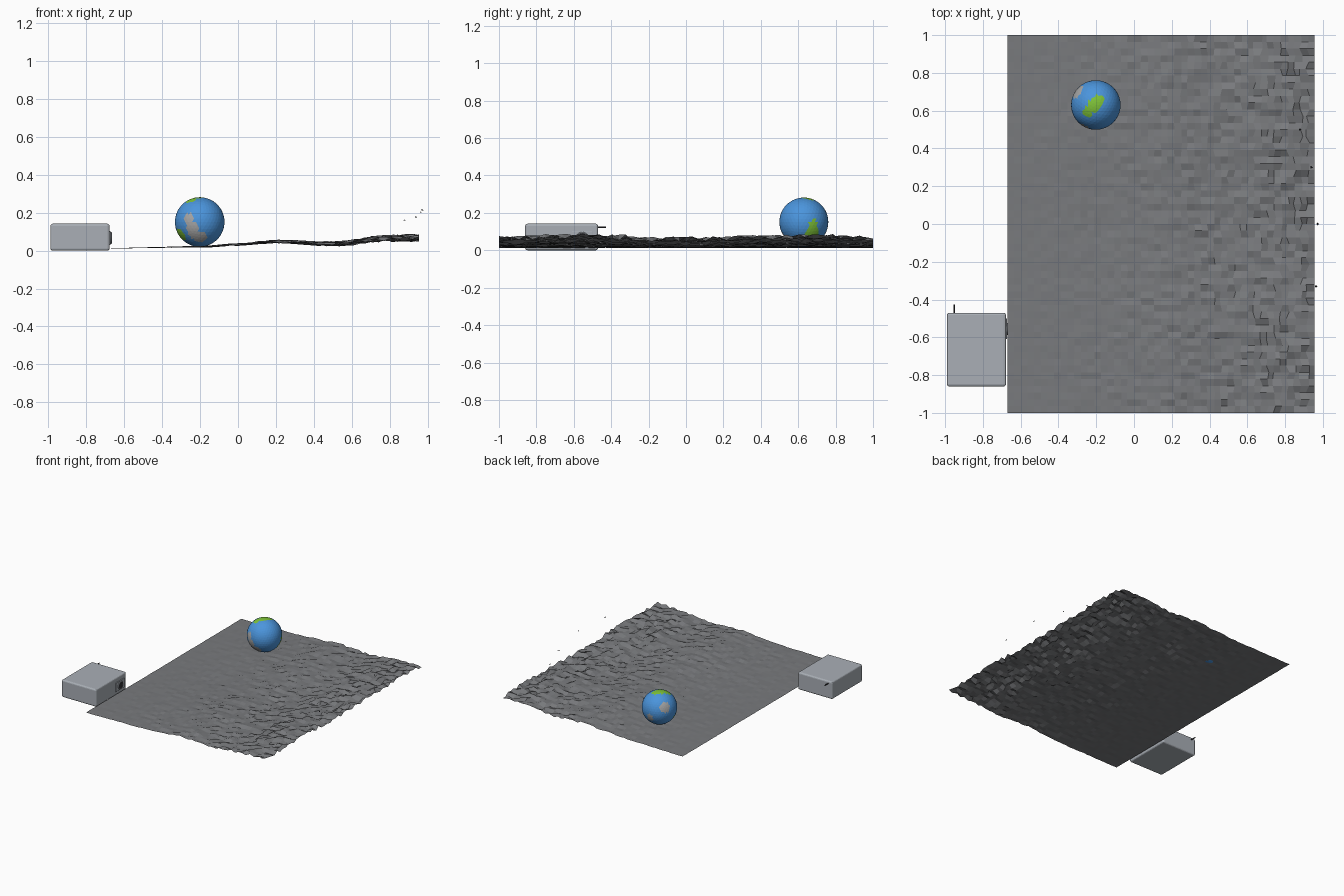
import bpy, bmesh, math, random
from mathutils import Vector

random.seed(7)
if "Cube" in bpy.data.objects:
    bpy.data.objects.remove(bpy.data.objects["Cube"], do_unlink=True)


def material(name, r, g, b):
    m = bpy.data.materials.new(name)
    m.use_nodes = True
    m.diffuse_color = (r, g, b, 1)
    m.node_tree.nodes["Principled BSDF"].inputs["Base Color"].default_value = (r, g, b, 1)
    return m


SHEET = material("slate grey", 0.19, 0.195, 0.205)
CASE = material("pale casing", 0.40, 0.43, 0.47)
BLUE = material("ocean blue", 0.07, 0.30, 0.72)
GREEN = material("land green", 0.21, 0.54, 0.04)
ROCK = material("land grey", 0.38, 0.38, 0.38)
DARK = material("dark trim", 0.03, 0.03, 0.035)


def finish(bm, name, *mats):
    mesh = bpy.data.meshes.new(name)
    bm.to_mesh(mesh)
    bm.free()
    ob = bpy.data.objects.new(name, mesh)
    bpy.context.collection.objects.link(ob)
    for m in mats:
        mesh.materials.append(m)
    return ob


def box(name, lo, hi, mat, bevel=0):
    bm = bmesh.new()
    bmesh.ops.create_cube(bm, size=1)
    lo, hi = Vector(lo), Vector(hi)
    for v in bm.verts:
        v.co = (lo + hi) / 2 + v.co * (hi - lo)
    if bevel:
        bmesh.ops.bevel(bm, geom=bm.edges[:], offset=bevel, segments=3,
                        profile=0.5, affect='EDGES')
    return finish(bm, name, mat)


def activate(ob, name, mat):
    ob.name = name
    ob.data.materials.append(mat)
    return ob


def cylinder(name, radius, depth, loc, rot, mat):
    bpy.ops.mesh.primitive_cylinder_add(vertices=24, radius=radius, depth=depth,
                                        location=loc, rotation=rot)
    bpy.ops.object.shade_smooth_by_angle()
    return activate(bpy.context.object, name, mat)


# Rippled ground sheet: gentle swells, rougher towards +x
X0, X1 = -0.67, 0.955
SWELL = [(-0.67, 0.013), (-0.2, 0.02), (0, 0.032), (0.2, 0.048),
         (0.5, 0.036), (0.8, 0.065), (0.96, 0.067)]


def swell(x):
    for (xa, za), (xb, zb) in zip(SWELL, SWELL[1:]):
        if x <= xb:
            t = (x - xa) / (xb - xa)
            return za + (zb - za) * t * t * (3 - 2 * t)
    return SWELL[-1][1]


bm = bmesh.new()
bmesh.ops.create_grid(bm, x_segments=46, y_segments=56, size=1)
for v in bm.verts:
    x = (X0 + X1) / 2 + v.co.x * (X1 - X0) / 2
    t = (x - X0) / (X1 - X0)
    rough = 0.001 + 0.015 * t ** 1.5
    z = swell(x) + 0.007 * t * math.cos(math.tau * (v.co.y - 0.6) / 1.2)
    z += random.uniform(-rough, rough)
    if abs(v.co.x) < 0.99:
        x += random.uniform(-rough, rough) * 0.7
    v.co = (x, v.co.y, z)
finish(bm, "ground_sheet", SHEET)

# Globe with land patches given as direction and angular reach
PATCHES = [
    (1, (-0.33, -0.25, 0.9), 0.22), (1, (-0.1, -0.03, 1), 0.27), (1, (0.12, 0.18, 0.97), 0.24),
    (1, (0.83, 0.36, -0.42), 0.30), (1, (0.92, 0.40, -0.1), 0.2),
    (1, (-0.78, -0.35, -0.5), 0.28),
    (2, (-0.46, -0.88, 0.14), 0.23), (2, (-0.3, -0.9, -0.25), 0.24),
    (2, (0.02, -0.8, -0.6), 0.27), (2, (-0.25, -0.8, -0.5), 0.22),
    (2, (-0.77, 0.54, 0.36), 0.32), (2, (0, 0.95, -0.28), 0.22),
]
bm = bmesh.new()
bmesh.ops.create_icosphere(bm, subdivisions=4, radius=0.131)
for f in bm.faces:
    c = f.calc_center_median()
    for index, d, reach in PATCHES:
        if c.angle(Vector(d)) < reach:
            f.material_index = index
globe = finish(bm, "globe", BLUE, GREEN, ROCK)
globe.location = (-0.202, 0.63, 0.151)

# Projector case with lens window on its +x side and a cable stub at the back
box("projector_case", (-0.99, -0.86, 0), (-0.678, -0.47, 0.142), CASE, 0.012)
box("lens_panel", (-0.682, -0.61, 0.03), (-0.672, -0.50, 0.103), CASE, 0.002)
cylinder("lens_glass", 0.028, 0.008, (-0.672, -0.555, 0.066), (0, math.pi / 2, 0), DARK)
bpy.ops.mesh.primitive_torus_add(major_radius=0.028, minor_radius=0.004, major_segments=24,
                                 minor_segments=8, location=(-0.67, -0.555, 0.066),
                                 rotation=(0, math.pi / 2, 0))
bpy.ops.object.shade_smooth_by_angle()
activate(bpy.context.object, "lens_ring", CASE)
cylinder("cable_stub", 0.004, 0.06, (-0.952, -0.457, 0.122), (math.pi / 2, 0, 0), DARK)

# Small flying birds: two folded wings each
for i, spot in enumerate([(0.965, -0.33, 0.20), (0.973, 0, 0.213),
                          (0.94, 0.3, 0.175), (0.88, 0.5, 0.158)]):
    bm = bmesh.new()
    nose, tail = bm.verts.new((0.007, 0, 0)), bm.verts.new((-0.006, 0, 0))
    for side in (-1, 1):
        tip = bm.verts.new((-0.004, side * 0.008, 0.007))
        bm.faces.new((nose, tip, tail) if side > 0 else (tail, tip, nose))
    finish(bm, "bird_%d" % (i + 1), DARK).location = spot
